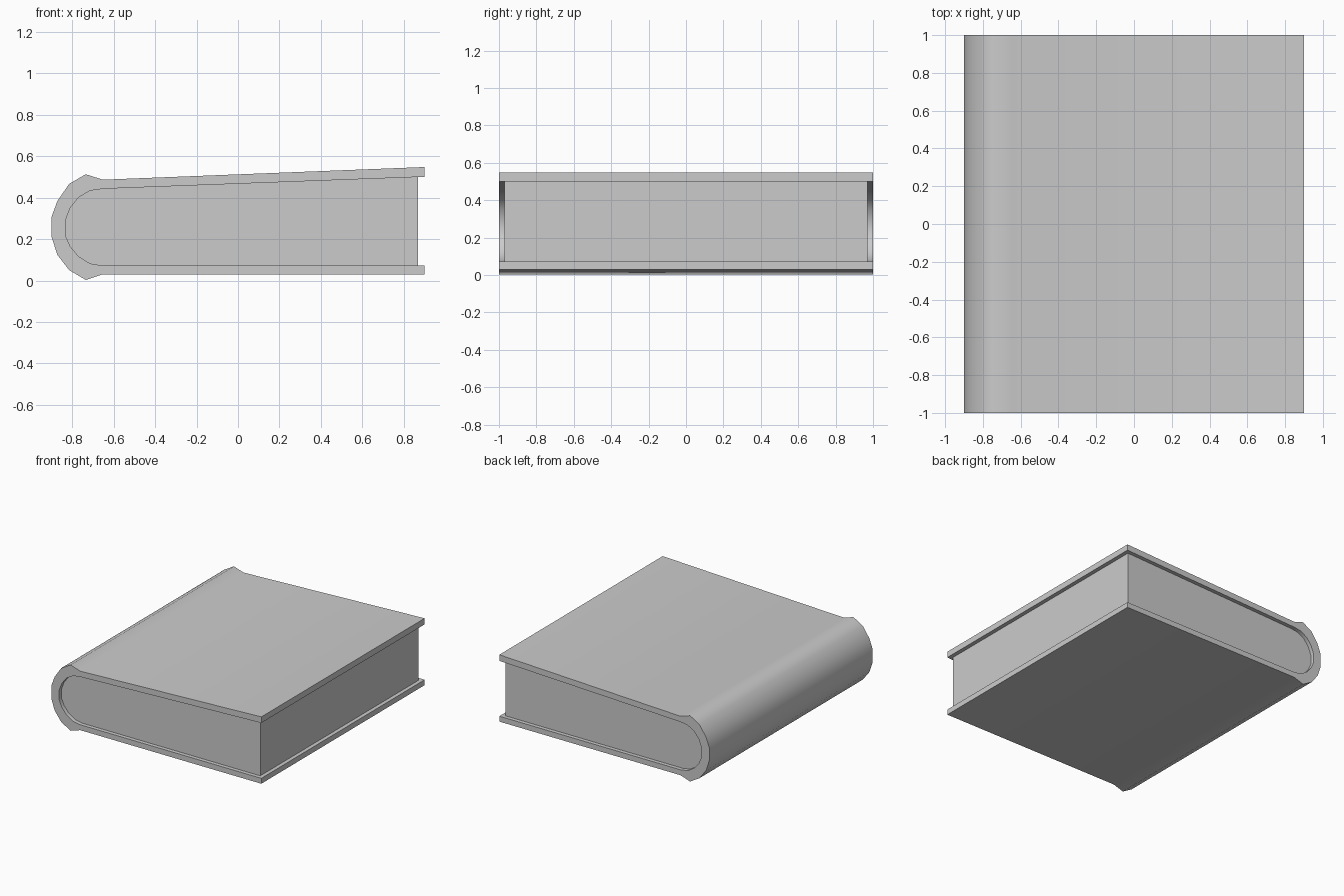
import bpy, bmesh

if "Cube" in bpy.data.objects:
    bpy.data.objects.remove(bpy.data.objects["Cube"])


def extrude_profile(name, points, half_depth):
    """Prism along y from an xz outline, smooth except at sharp edges."""
    bm = bmesh.new()
    face = bm.faces.new([bm.verts.new((x, -half_depth, z)) for x, z in points])
    ext = bmesh.ops.extrude_face_region(bm, geom=[face], use_keep_orig=True)
    moved = [v for v in ext["geom"] if isinstance(v, bmesh.types.BMVert)]
    bmesh.ops.translate(bm, verts=moved, vec=(0, 2 * half_depth, 0))
    bmesh.ops.recalc_face_normals(bm, faces=bm.faces)
    mesh = bpy.data.meshes.new(name)
    bm.to_mesh(mesh)
    bm.free()
    obj = bpy.data.objects.new(name, mesh)
    bpy.context.collection.objects.link(obj)
    bpy.ops.object.select_all(action='DESELECT')
    bpy.context.view_layer.objects.active = obj
    obj.select_set(True)
    bpy.ops.object.shade_smooth_by_angle(angle=0.87)
    return obj


# Rounded back of the book, listed from top to bottom
spine_outer = [(-0.652, 0.487), (-0.735, 0.513), (-0.815, 0.467), (-0.872, 0.384),
               (-0.9, 0.308), (-0.9, 0.21), (-0.872, 0.124), (-0.815, 0.05),
               (-0.735, 0.003), (-0.652, 0.03)]
spine_inner = [(-0.652, 0.443), (-0.714, 0.434), (-0.77, 0.401), (-0.81, 0.35),
               (-0.834, 0.288), (-0.834, 0.219), (-0.81, 0.165), (-0.77, 0.117),
               (-0.714, 0.082), (-0.652, 0.072)]

# Cover: one wrapped shell with the upper board slightly raised
cover = [(0.9, 0.548)] + spine_outer + [(0.9, 0.03), (0.9, 0.072)]
cover += spine_inner[::-1] + [(0.9, 0.501)]
extrude_profile("cover", cover, 1.0)

# Page block: fills the cover, set back at three edges
pages = [(0.87, 0.5)] + spine_inner + [(0.87, 0.072)]
extrude_profile("page_block", pages, 0.97)
